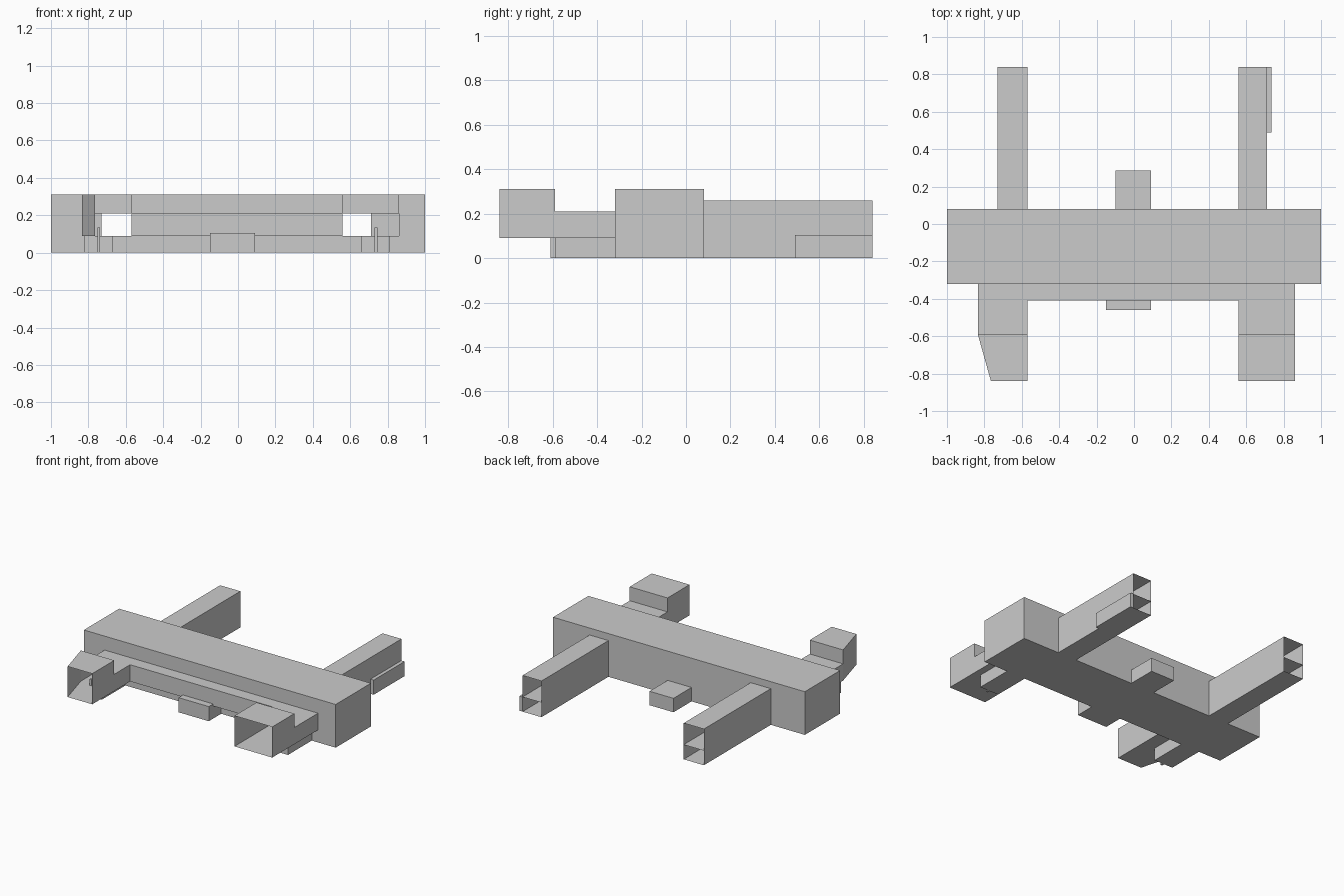
import bpy

if "Cube" in bpy.data.objects:
    bpy.data.objects.remove(bpy.data.objects["Cube"])


def make(name, verts, faces):
    mesh = bpy.data.meshes.new(name)
    mesh.from_pydata(verts, [], faces)
    obj = bpy.data.objects.new(name, mesh)
    bpy.context.collection.objects.link(obj)
    return obj


def prism(name, pts, z0, z1, open_sides=()):
    """Upright shell over a counter-clockwise outline; listed sides stay open."""
    n = len(pts)
    verts = [(x, y, z) for z in (z0, z1) for x, y in pts]
    faces = [tuple(reversed(range(n))), tuple(range(n, 2 * n))]
    for i in range(n):
        if i not in open_sides:
            j = (i + 1) % n
            faces.append((i, j, j + n, i + n))
    return make(name, verts, faces)


FRONT, RIGHT, BACK, LEFT = range(4)


def box(name, x0, x1, y0, y1, z0, z1, open_sides=()):
    return prism(name, [(x0, y0), (x1, y0), (x1, y1), (x0, y1)], z0, z1, open_sides)


def wall(name, y, xs, zs, holes, facing_back=False):
    """Upright sheet split in a grid, with some cells left out as openings."""
    verts = [(x, y, z) for z in zs for x in xs]
    w = len(xs)
    faces = []
    for r in range(len(zs) - 1):
        for c in range(w - 1):
            if (c, r) not in holes:
                a = r * w + c
                f = (a, a + 1, a + w + 1, a + w)
                faces.append(f[::-1] if facing_back else f)
    return make(name, verts, faces)


# Long main hall with tunnel openings front and back
box("main_hall", -1, 1, -.32, .08, 0, .31, (FRONT, BACK))
wall("hall_front_wall", -.32, [-1, -.835, -.57, .56, .86, 1],
     [0, .09, .21, .31], {(1, 1), (3, 1)})
wall("hall_back_wall", .08, [-1, -.73, -.57, .56, .71, 1],
     [0, .26, .31], {(1, 0), (3, 0)}, True)

# Rear wings: open tubes divided by a floor
for side, x0, x1 in (("left", -.73, -.57), ("right", .56, .71)):
    box(side + "_rear_wing", x0, x1, .08, .84, 0, .26, (FRONT, BACK))
    make(side + "_rear_wing_floor",
         [(x0, .08, .105), (x1, .08, .105), (x1, .84, .105), (x0, .84, .105)],
         [(0, 1, 2, 3)])
box("right_wing_annex", .71, .735, .49, .84, 0, .105)

# Front connectors, ground-level supports and thin posts
for side, x0, x1, s0, s1, p in (("left", -.835, -.57, -.82, -.67, -.752),
                                ("right", .56, .86, .66, .81, .73)):
    box(side + "_front_connector", x0, x1, -.59, -.32, .09, .21, (FRONT, BACK))
    box(side + "_front_support", s0, s1, -.59, -.32, 0, .09)
    box(side + "_post", p, p + .015, -.61, -.59, 0, .135)

# Raised front pavilions, open at the front and into the connectors
for side, pts in (
        ("left", [(-.765, -.84), (-.57, -.84), (-.57, -.59), (-.835, -.59)]),
        ("right", [(.56, -.84), (.86, -.84), (.86, -.59), (.56, -.59)])):
    prism(side + "_front_pavilion", pts, .09, .31, (FRONT, BACK))
    wall(side + "_pavilion_back_wall", -.59, [pts[3][0], pts[2][0]],
         [.21, .31], set(), True)

# Front gallery and small porches
box("front_gallery", -.57, .56, -.41, -.32, .09, .21)
box("front_porch", -.15, .09, -.46, -.32, 0, .105)
box("rear_porch", -.1, .09, .08, .285, 0, .1)
